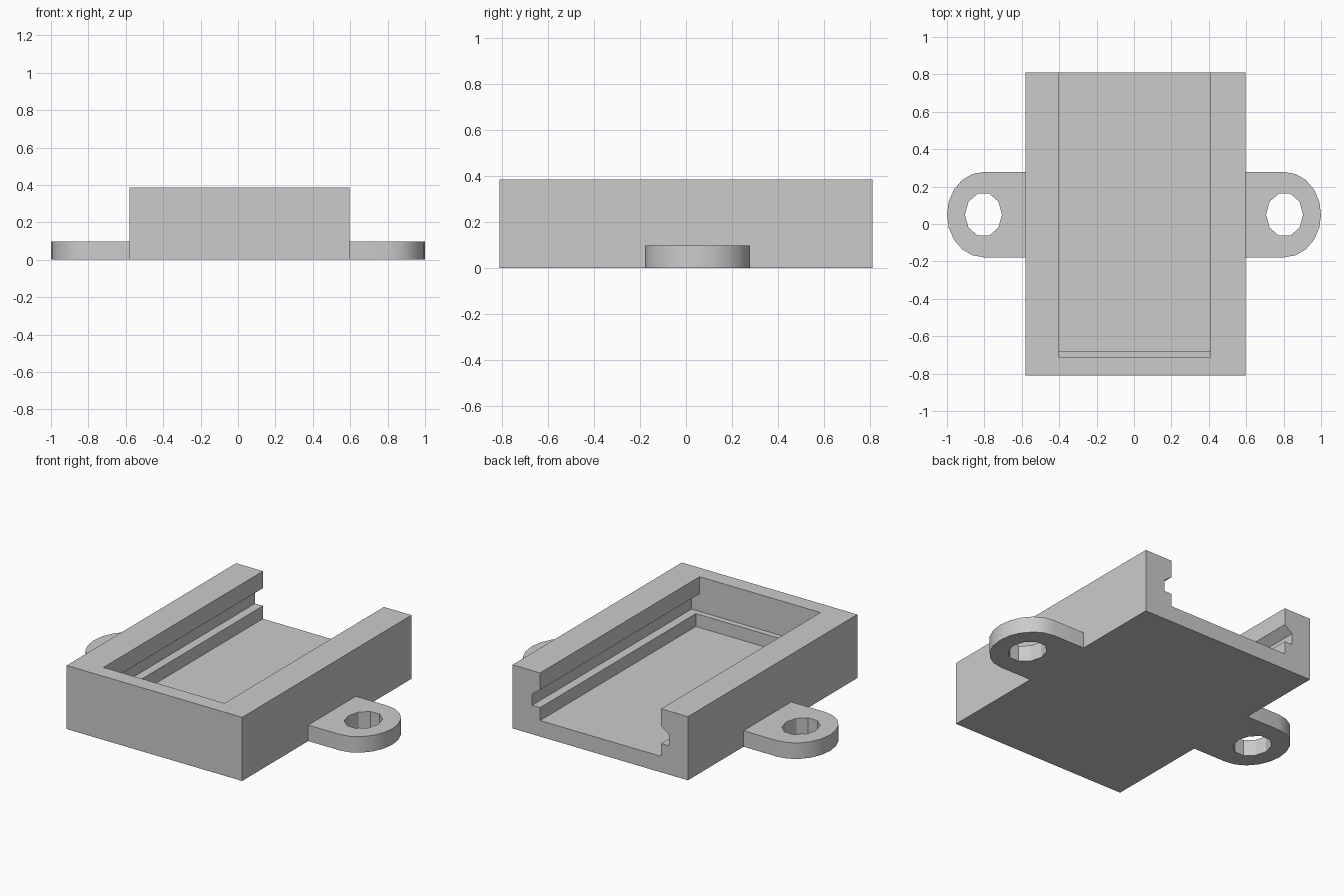
import bpy
import bmesh
import math

cube = bpy.data.objects.get("Cube")
if cube:
    bpy.data.objects.remove(cube, do_unlink=True)

# One plain grey for the whole holder
grey = bpy.data.materials.new("light grey plastic")
grey.use_nodes = True
COLOUR = (0.6, 0.6, 0.6, 1)
grey.diffuse_color = COLOUR
grey.node_tree.nodes["Principled BSDF"].inputs["Base Color"].default_value = COLOUR


def prism(name, outline, offset):
    """Extrude a closed outline of 3D points along an offset vector."""
    bm = bmesh.new()
    face = bm.faces.new([bm.verts.new(p) for p in outline])
    ext = bmesh.ops.extrude_face_region(bm, geom=[face])
    moved = [v for v in ext["geom"] if isinstance(v, bmesh.types.BMVert)]
    bmesh.ops.translate(bm, verts=moved, vec=offset)
    bmesh.ops.recalc_face_normals(bm, faces=bm.faces)
    mesh = bpy.data.meshes.new(name)
    bm.to_mesh(mesh)
    bm.free()
    mesh.materials.append(grey)
    obj = bpy.data.objects.new(name, mesh)
    bpy.context.collection.objects.link(obj)
    return obj


def box(name, x0, x1, y0, y1, z0, z1):
    base = [(x0, y0, z0), (x1, y0, z0), (x1, y1, z0), (x0, y1, z0)]
    return prism(name, base, (0, 0, z1 - z0))


def combine(target, tool, operation):
    """Apply a boolean and remove the helper."""
    mod = target.modifiers.new(operation.lower(), "BOOLEAN")
    mod.operation = operation
    mod.solver = "EXACT"
    mod.object = tool
    bpy.context.view_layer.objects.active = target
    bpy.ops.object.modifier_apply(modifier=mod.name)
    bpy.data.objects.remove(tool, do_unlink=True)


def ellipse(cx, cy, rx, ry, z, start, end, steps):
    angles = [start + (end - start) * i / steps for i in range(steps + 1)]
    return [(cx + rx * math.cos(a), cy + ry * math.sin(a), z) for a in angles]


# Main tray block
LEFT, RIGHT, HALF_Y, TOP = 0.595, -0.58, 0.81, 0.385
body = box("holder_body", RIGHT, LEFT, -HALF_Y, HALF_Y, 0, TOP)

# Slide-in opening with a side groove under each lip
IN_L, IN_R, GROOVE = 0.41, -0.40, 0.053
LEDGE, GROOVE_TOP, LIP = 0.175, 0.243, 0.282
levels = [(GROOVE, LEDGE), (GROOVE, GROOVE_TOP), (0, LIP), (0, TOP + 0.1)]
section = [(IN_L + d, -0.715, z) for d, z in levels]
section += [(IN_R - d, -0.715, z) for d, z in reversed(levels)]
combine(body, prism("opening_cutter", section, (0, 1.7, 0)), "DIFFERENCE")

# Recess below the groove, leaving a small ledge at the front
combine(body, box("recess_cutter", IN_R, IN_L, -0.68, 1, 0.097, 0.22), "DIFFERENCE")

# Rounded mounting ears with faceted screw holes
EAR_X, EAR_Y, EAR_Z = 0.805, 0.05, 0.097
for side in (-1, 1):
    arc = ellipse(EAR_X, EAR_Y, 0.195, 0.228, 0, -math.pi / 2, math.pi / 2, 10)
    outline = arc + [(0.52, EAR_Y + 0.228, 0), (0.52, EAR_Y - 0.228, 0)]
    ear = prism("mounting_ear", [(side * x, y, z) for x, y, z in outline], (0, 0, EAR_Z))
    ring = ellipse(side * EAR_X, EAR_Y, 0.099, 0.118, -0.1, 0, math.tau, 10)[:-1]
    combine(ear, prism("hole_cutter", ring, (0, 0, 0.4)), "DIFFERENCE")
    combine(body, ear, "UNION")

# Smooth ear rims, crisp edges everywhere else
bpy.ops.object.select_all(action="DESELECT")
body.select_set(True)
bpy.context.view_layer.objects.active = body
bpy.ops.object.shade_smooth_by_angle(angle=math.radians(25))
